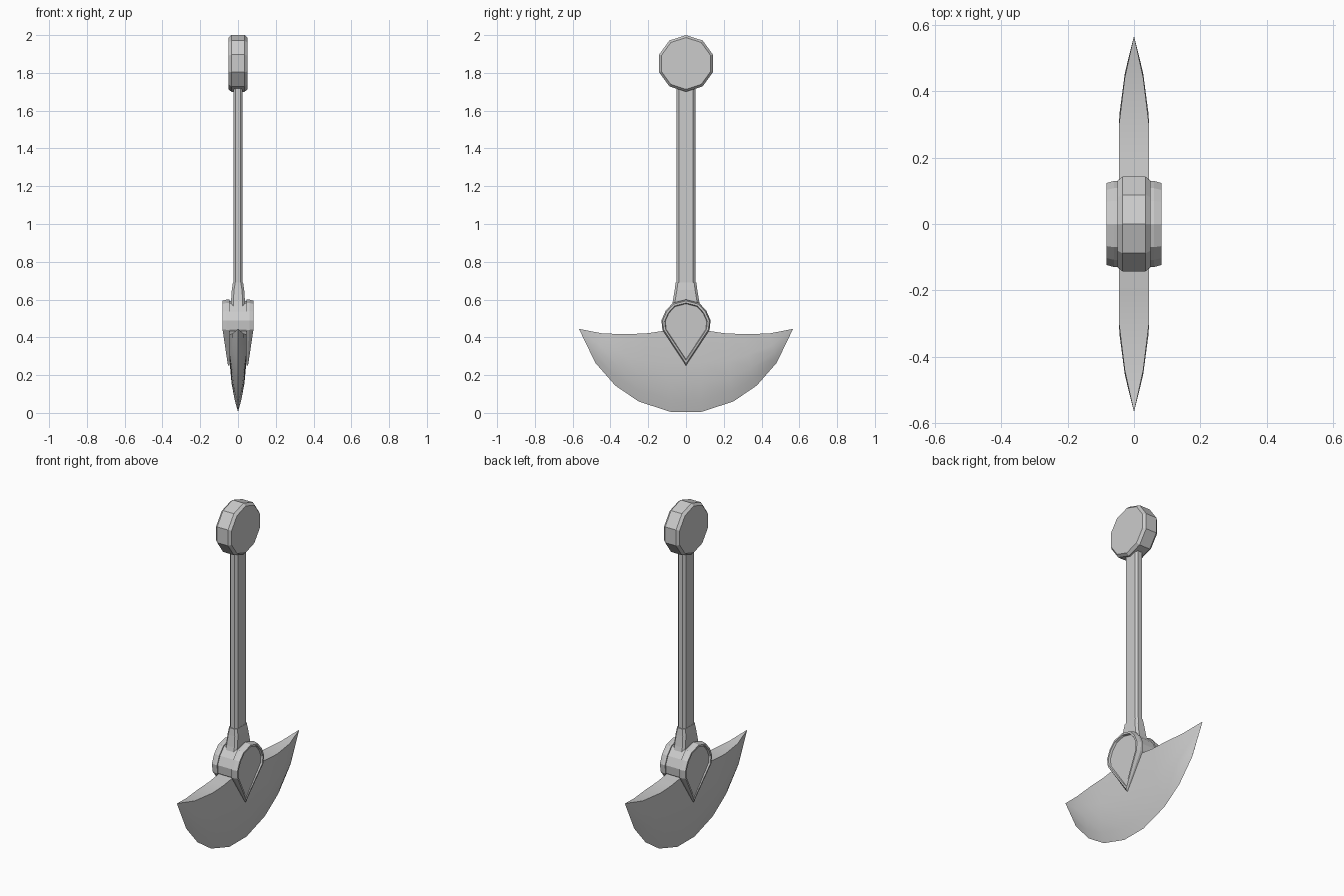
import bpy, bmesh, math

if "Cube" in bpy.data.objects:
    bpy.data.objects.remove(bpy.data.objects["Cube"])


def finish(name, bm, smooth=None):
    bmesh.ops.remove_doubles(bm, verts=bm.verts, dist=1e-5)
    bmesh.ops.recalc_face_normals(bm, faces=bm.faces)
    me = bpy.data.meshes.new(name)
    bm.to_mesh(me)
    bm.free()
    ob = bpy.data.objects.new(name, me)
    bpy.context.collection.objects.link(ob)
    if smooth:
        bpy.ops.object.select_all(action='DESELECT')
        ob.select_set(True)
        bpy.context.view_layer.objects.active = ob
        bpy.ops.object.shade_smooth_by_angle(angle=math.radians(smooth))
    return ob


def loft(name, rings, smooth=None):
    """Skin a list of equal-length rings and cap both ends."""
    bm = bmesh.new()
    vs = [[bm.verts.new(p) for p in r] for r in rings]
    n = len(rings[0])
    for a, b in zip(vs, vs[1:]):
        for i in range(n):
            j = (i + 1) % n
            bm.faces.new((a[i], a[j], b[j], b[i]))
    bm.faces.new(vs[0])
    bm.faces.new(vs[-1])
    return finish(name, bm, smooth)


def chamfered(x, y, z, c=0.012):
    q = [(x, y - c), (x - c, y)]
    pts = q + [(-a, b) for a, b in q[::-1]]
    pts += [(-a, -b) for a, b in pts]
    return [(a, b, z) for a, b in pts]


def disc(x, r):
    return [(x, r * math.sin(k * math.tau / 10), 1.85 + r * math.cos(k * math.tau / 10))
            for k in range(10)]


# Pivot disc at the top
loft("pivot_disc", [disc(x, r) for x, r in
                    ((-.05, .137), (-.035, .15), (.035, .15), (.05, .137))])

# Shaft and the flared collar at its foot
loft("shaft", [chamfered(.025, .05, z) for z in (.5, 1.74)])
loft("collar", [chamfered(x, y, z) for x, y, z in
                ((.037, .08, .55), (.037, .07, .59), (.033, .06, .65), (.027, .055, .69))])

# Teardrop hub: waist in the middle, raised recessed plate on each side
half = [(.07, .582), (.108, .54), (.13, .49), (.125, .44)]
drop = [(0, .6)] + half + [(0, .25)] + [(-y, z) for y, z in half[::-1]]


def drop_ring(x, s):
    ring = []
    for y, z in drop:
        z2 = .46 + (z - .46) * s
        f = min(1, max(0, (z2 - .25) / .2))
        ax = min(abs(x), .05) + max(0, abs(x) - .05) * (.1 + .9 * f)
        ring.append((math.copysign(ax, x), y * s, z2))
    return ring


side = [(.045, .95), (.045, 1), (.06, 1), (.083, .95), (.083, .87), (.072, .84)]
loft("teardrop_hub", [drop_ring(-x, s) for x, s in side[::-1]] +
     [drop_ring(x, s) for x, s in side])

# Crescent blade: columns run from the top edge down to the cutting edge
cols = [((.08, .44), (.08, .005), .045), ((.2, .422), (.25, .06), .045),
        ((.3, .417), (.375, .145), .045), ((.44, .42), (.48, .265), .028),
        ((.567, .445), (.567, .445), 0)]
cols = [((-t[0], t[1]), (-b[0], b[1]), w) for t, b, w in cols[::-1]] + cols
rows = [(0, 1), (.4, .98), (.65, .76), (.85, .4), (1, 0)]
bm = bmesh.new()
grids = []
for sgn in (1, -1):
    grids.append([[bm.verts.new((sgn * w * k, t[0] + (b[0] - t[0]) * f,
                                 t[1] + (b[1] - t[1]) * f)) for f, k in rows]
                  for t, b, w in cols])
for g in grids:
    for a, b in zip(g, g[1:]):
        for i in range(len(rows) - 1):
            bm.faces.new((a[i], a[i + 1], b[i + 1], b[i]))
for i in range(len(cols) - 1):
    bm.faces.new((grids[0][i][0], grids[0][i + 1][0], grids[1][i + 1][0], grids[1][i][0]))
bmesh.ops.dissolve_degenerate(bm, dist=1e-5, edges=bm.edges)
finish("crescent_blade", bm, 35)
